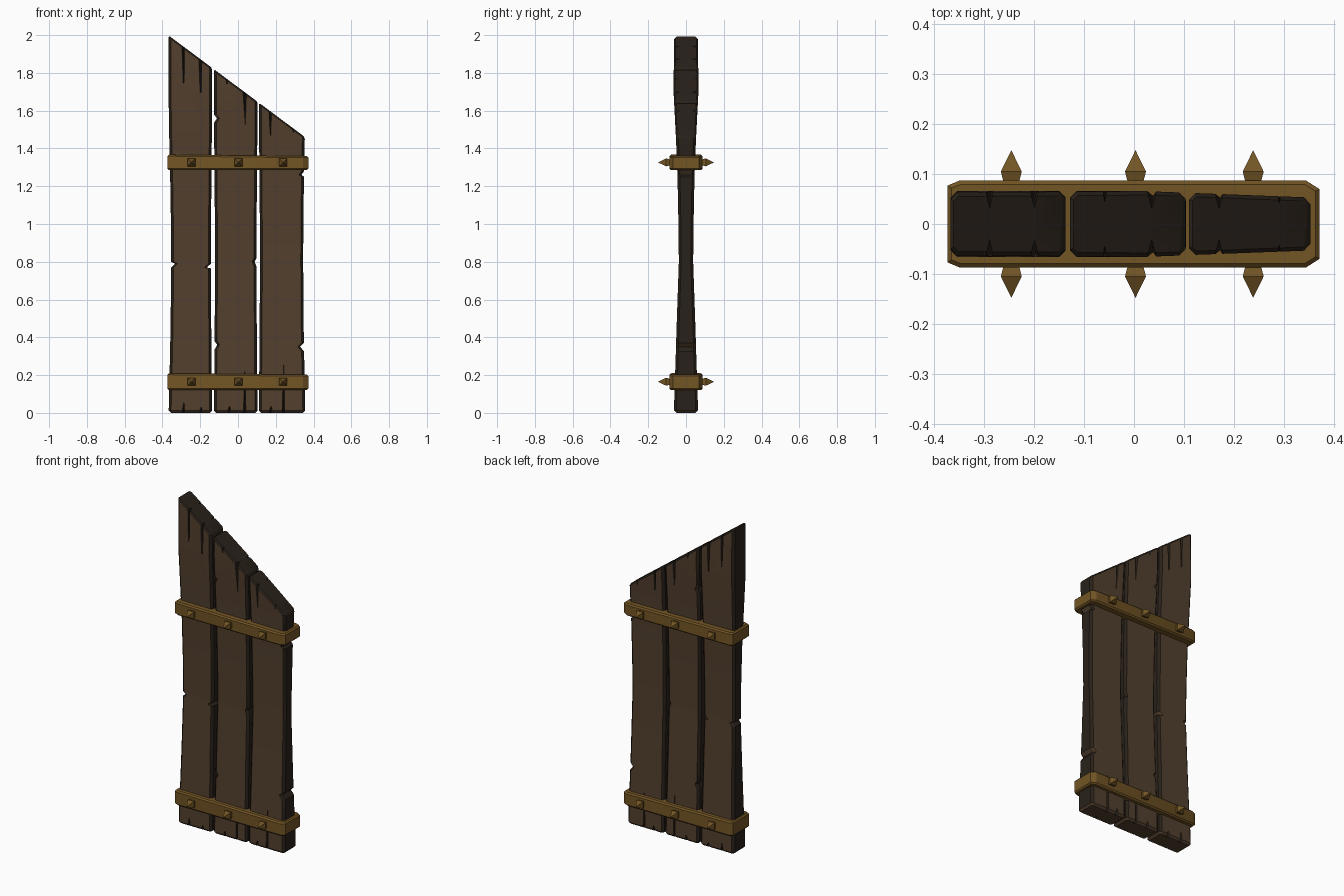
import bpy, bmesh, math
from mathutils import Vector

if "Cube" in bpy.data.objects:
    bpy.data.objects.remove(bpy.data.objects["Cube"])


def material(name, rgb):
    m = bpy.data.materials.new(name)
    m.diffuse_color = (*rgb, 1)
    m.use_nodes = True
    m.node_tree.nodes["Principled BSDF"].inputs["Base Color"].default_value = m.diffuse_color
    return m


WOOD = material("wood", (0.085, 0.05, 0.027))
DARK = material("dark_wood", (0.022, 0.015, 0.01))
BRASS = material("brass", (0.17, 0.09, 0.018))

# half thickness of the boards by height: thick ends, thin waist
THICK = [(-.05, .063), (.1, .062), (.25, .056), (.45, .05), (.8, .038), (1.0, .04),
         (1.25, .045), (1.45, .053), (1.7, .066), (2.1, .062)]


def half_thickness(z):
    for (z0, h0), (z1, h1) in zip(THICK, THICK[1:]):
        if z <= z1:
            return h0 + (h1 - h0) * (z - z0) / (z1 - z0)
    return THICK[-1][1]


def top_z(x):
    return 2.0 - 0.745 * (x + 0.37)


def finish(bm, name, mats, angle=30):
    bmesh.ops.recalc_face_normals(bm, faces=bm.faces[:])
    me = bpy.data.meshes.new(name)
    bm.to_mesh(me)
    bm.free()
    ob = bpy.data.objects.new(name, me)
    bpy.context.collection.objects.link(ob)
    for m in mats:
        me.materials.append(m)
    bpy.ops.object.select_all(action='DESELECT')
    ob.select_set(True)
    bpy.context.view_layer.objects.active = ob
    if angle:
        bpy.ops.object.shade_smooth_by_angle(angle=math.radians(angle))
    return ob


def crack_cutter(cracks):
    # V-shaped splits on the front and back: (x, z start, z end, half width)
    bm = bmesh.new()
    for x, z0, z1, w in cracks:
        for s in (-1, 1):
            pts = [(x - w, s * .09, z0), (x + w, s * .09, z0),
                   (x, s * .025, z0), (x + w * .2, s * .06, z1)]
            v = [bm.verts.new(p) for p in pts]
            for f in ((0, 1, 2), (0, 1, 3), (1, 2, 3), (0, 2, 3)):
                bm.faces.new([v[i] for i in f])
    ob = finish(bm, "crack_cutter", [], 0)
    ob.hide_render = True
    return ob


def plank(name, left, right, waist_l, waist_r, nicks, cracks):
    bm = bmesh.new()
    zs = {z for z, _ in THICK}
    for _, z, _ in nicks:
        zs |= {z - .025, z, z + .02}
    c, rings = .013, []
    for z in sorted(zs):
        bow = math.sin(math.pi * min(max(z / 1.6, 0), 1))
        l, r, h = left + waist_l * bow, right - waist_r * bow, half_thickness(z)
        for side, nz, depth in nicks:
            if nz == z:
                l, r = (l + depth, r) if side < 0 else (l, r - depth)
        ring = [(l + c, -h), (r - c, -h), (r, -h + c), (r, h - c),
                (r - c, h), (l + c, h), (l, h - c), (l, -h + c)]
        rings.append([bm.verts.new((x, y, z)) for x, y in ring])
    for a, b in zip(rings, rings[1:]):
        for i in range(8):
            j = (i + 1) % 8
            bm.faces.new((a[i], a[j], b[j], b[i]))
    bm.faces.new(rings[0])
    bm.faces.new(rings[-1])
    # trim the foot level and the head on the slant, with worn rims
    for co, no, rim in (((0, 0, 0), (0, 0, -1), .012),
                        ((0, 0, top_z(0)), (.745, 0, 1), .008)):
        no = Vector(no).normalized()
        cut = bmesh.ops.bisect_plane(bm, geom=bm.verts[:] + bm.edges[:] + bm.faces[:],
                                     plane_co=co, plane_no=no, clear_outer=True)
        edges = [e for e in cut['geom_cut'] if isinstance(e, bmesh.types.BMEdge)]
        bmesh.ops.holes_fill(bm, edges=edges, sides=0)
        bmesh.ops.bevel(bm, geom=edges, offset=rim, segments=1, affect='EDGES',
                        clamp_overlap=True)
    ob = finish(bm, name, [WOOD, DARK], 0)
    # carve the cracks
    cutter = crack_cutter(cracks)
    mod = ob.modifiers.new("cracks", 'BOOLEAN')
    mod.operation, mod.solver, mod.object = 'DIFFERENCE', 'EXACT', cutter
    bpy.context.view_layer.objects.active = ob
    bpy.ops.object.select_all(action='DESELECT')
    ob.select_set(True)
    bpy.ops.object.modifier_apply(modifier=mod.name)
    bpy.data.objects.remove(cutter)
    # darker end grain, edges and crack walls
    for p in ob.data.polygons:
        p.material_index = 0 if abs(p.normal.y) > .8 or p.normal.z < -.5 else 1
    bpy.ops.object.shade_smooth_by_angle(angle=math.radians(30))


plank("left_plank", -.368, -.137, .014, .006,
      [(-1, .79, .02), (1, .77, .022)],
      [(-.29, 2.0, 1.69, .014), (-.2, 1.93, 1.64, .016),
       (-.29, -.03, .06, .02), (-.2, -.03, .035, .03)])
plank("middle_plank", -.128, .104, .006, .006,
      [(-1, 1.56, .016), (-1, .36, .014), (1, .8, .01)],
      [(.035, 1.75, 1.5, .018), (-.06, 1.83, 1.72, .012),
       (-.05, -.03, .04, .03), (.035, -.03, .3, .012)])
plank("right_plank", .11, .357, .006, .012,
      [(1, .35, .02), (1, 1.26, .014)],
      [(.17, 1.64, 1.39, .016), (.29, 1.55, 1.46, .012),
       (.24, -.03, .3, .012), (.17, -.03, .04, .03)])


def band(name, z0, z1):
    # strap wrapped round the boards, corners chamfered
    bm = bmesh.new()
    prof = [(-.35, -.087), (.345, -.087), (.372, -.07), (.372, .07),
            (.345, .087), (-.35, .087), (-.374, .077), (-.374, -.077)]
    face = bm.faces.new([bm.verts.new((x, y, z0)) for x, y in prof])
    ext = bmesh.ops.extrude_face_region(bm, geom=[face])
    for v in ext['geom']:
        if isinstance(v, bmesh.types.BMVert):
            v.co.z = z1 - .008 * (v.co.x > 0)
    rims = [e for e in bm.edges if abs(e.verts[0].co.z - e.verts[1].co.z) < .02]
    bmesh.ops.bevel(bm, geom=rims, offset=.008, segments=1, affect='EDGES')
    finish(bm, name, [BRASS])


def studs(name, z):
    # square pointed studs, front and back
    bm = bmesh.new()
    for x in (-.246, .003, .239):
        for s in (-1, 1):
            rings = []
            for y, h in ((.08, .0145), (.105, .021)):
                rings.append([bm.verts.new((x + i * h, s * y, z + j * h))
                              for i, j in ((-1, -1), (1, -1), (1, 1), (-1, 1))])
            tip = bm.verts.new((x, s * .148, z))
            a, b = rings
            bm.faces.new(a)
            for i in range(4):
                j = (i + 1) % 4
                bm.faces.new((a[i], a[j], b[j], b[i]))
                bm.faces.new((b[i], b[j], tip))
    finish(bm, name, [BRASS], 0)


for label, z0, z1 in (("lower", .12, .21), ("upper", 1.285, 1.367)):
    band(label + "_band", z0, z1)
    studs(label + "_studs", (z0 + z1) / 2)
